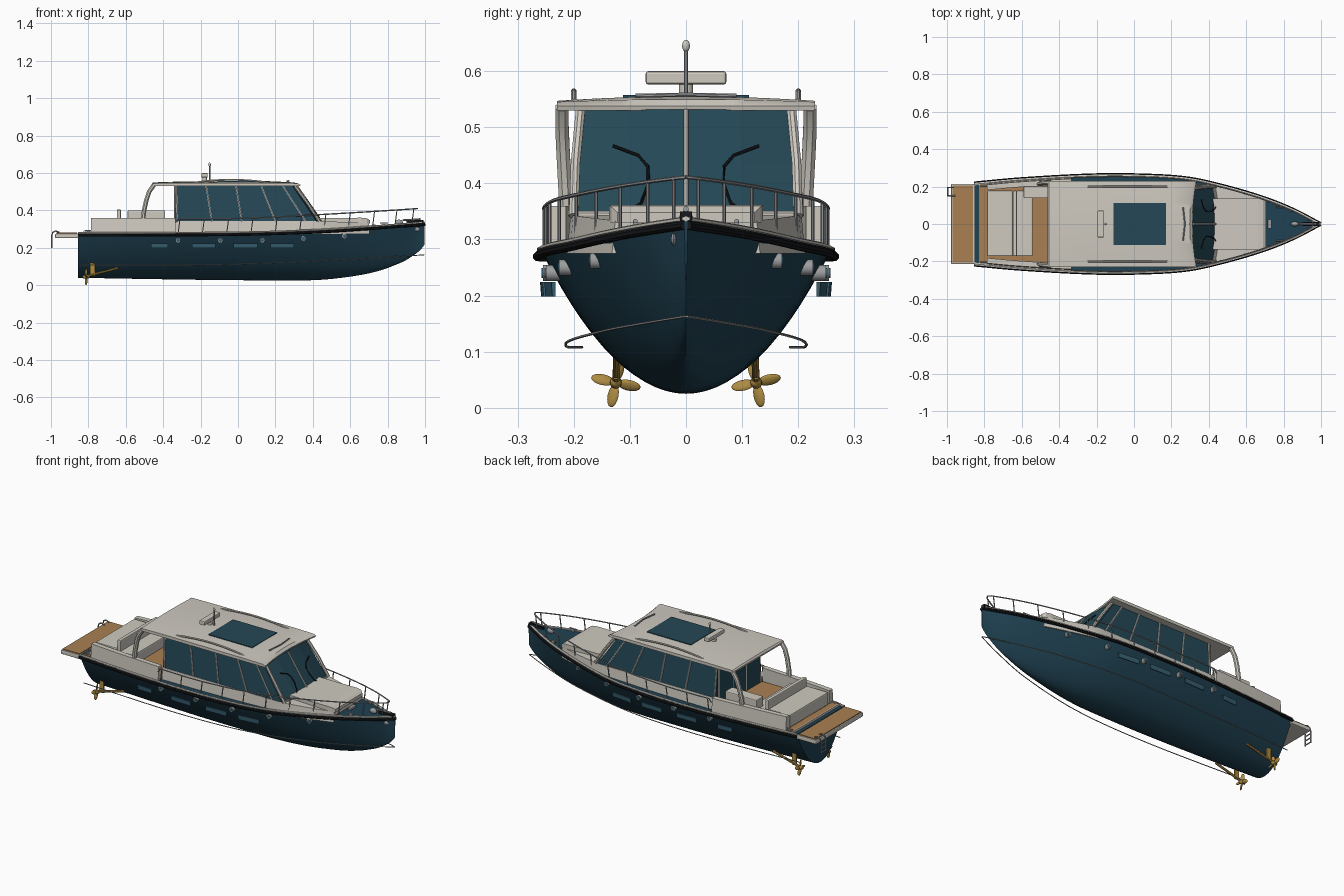
import bpy, bmesh, math
from mathutils import Vector, Matrix

if "Cube" in bpy.data.objects:
    bpy.data.objects.remove(bpy.data.objects["Cube"])


def mat(name, r, g, b):
    m = bpy.data.materials.new(name)
    m.diffuse_color = (r, g, b, 1)
    m.use_nodes = True
    m.node_tree.nodes["Principled BSDF"].inputs["Base Color"].default_value = m.diffuse_color
    return m


NAVY = mat("hull navy", .014, .054, .085)
GLASS = mat("tinted glass", .018, .064, .092)
PALE = mat("window blue", .035, .11, .16)
CREAM = mat("cream gelcoat", .62, .59, .53)
WOOD = mat("teak", .40, .215, .085)
BRASS = mat("brass", .42, .26, .055)
STEEL = mat("steel", .33, .34, .35)
BLACK = mat("black rubber", .008, .009, .011)


def interp(table):
    """Smooth one-dimensional curve through (x, value) points."""
    def f(x):
        x = min(max(x, table[0][0]), table[-1][0])
        i = 0
        while i < len(table) - 2 and x > table[i + 1][0]:
            i += 1
        slope = lambda k: ((table[min(k + 1, len(table) - 1)][1] - table[max(k - 1, 0)][1]) /
                           (table[min(k + 1, len(table) - 1)][0] - table[max(k - 1, 0)][0]))
        (x0, a), (x1, b) = table[i], table[i + 1]
        h = x1 - x0
        t = (x - x0) / h
        return (a * (2*t**3 - 3*t*t + 1) + b * (3*t*t - 2*t**3)
                + h * slope(i) * (t**3 - 2*t*t + t) + h * slope(i + 1) * (t**3 - t*t))
    return f


beam = interp([(-.855, .22), (-.6, .243), (-.2, .264), (.1, .261), (.3, .245),
               (.5, .2), (.7, .14), (.85, .08), (.998, .003)])
sheer = interp([(-.855, .278), (0, .282), (.4, .294), (.7, .313), (.998, .336)])
keel = interp([(-.855, .04), (-.4, .032), (0, .027), (.4, .027), (.6, .046),
               (.75, .076), (.88, .125), (.95, .168), (.985, .2), (.998, .22)])


def span(a, b, n):
    return [a + (b - a) * i / n for i in range(n + 1)]


def mesh(name, verts, faces, m, smooth=False):
    me = bpy.data.meshes.new(name)
    me.from_pydata(verts, [], faces)
    bm = bmesh.new()
    bm.from_mesh(me)
    bmesh.ops.recalc_face_normals(bm, faces=bm.faces)
    bm.to_mesh(me)
    bm.free()
    ob = bpy.data.objects.new(name, me)
    bpy.context.collection.objects.link(ob)
    me.materials.append(m)
    if smooth:
        bpy.context.view_layer.objects.active = ob
        ob.select_set(True)
        bpy.ops.object.shade_smooth_by_angle(angle=math.radians(35))
        ob.select_set(False)
    return ob


def loft(name, rings, m, closed=True, caps=True, smooth=True):
    n = len(rings[0])
    faces = [(i*n + j, i*n + (j+1) % n, (i+1)*n + (j+1) % n, (i+1)*n + j)
             for i in range(len(rings) - 1) for j in range(n if closed else n - 1)]
    if caps:
        faces += [tuple(range(n)), tuple(range((len(rings)-1)*n, len(rings)*n))]
    return mesh(name, [p for r in rings for p in r], faces, m, smooth)


def box(name, x, y, z, m, bevel=0):
    ob = loft(name, [[(a, y[0], z[0]), (a, y[1], z[0]), (a, y[1], z[1]), (a, y[0], z[1])] for a in x],
              m, smooth=False)
    if bevel:
        b = ob.modifiers.new("soft edges", 'BEVEL')
        b.width, b.segments = bevel, 2
    return ob


def tube(name, pts, r, m, sides=8, flat=1.0):
    """Tube along a path; flat squeezes its vertical radius."""
    pts = [Vector(p) for p in pts]
    rings = []
    for i, p in enumerate(pts):
        d = (pts[min(i+1, len(pts)-1)] - pts[max(i-1, 0)]).normalized()
        u = d.cross(Vector((0, 1, 0) if abs(d.z) > .8 else (0, 0, 1))).normalized()
        v = d.cross(u)
        rings.append([p + r*math.cos(a)*u + r*flat*math.sin(a)*v
                      for a in [math.tau*(k + .5)/sides for k in range(sides)]])
    return loft(name, rings, m)


def blob(name, c, size, m, rot=None):
    bm = bmesh.new()
    bmesh.ops.create_uvsphere(bm, u_segments=12, v_segments=8, radius=1)
    bm.transform(Matrix.Translation(c) @ (rot or Matrix()) @ Matrix.Diagonal((*size, 1)))
    vs = [v.co.copy() for v in bm.verts]
    bm.verts.index_update()
    fs = [[v.index for v in f.verts] for f in bm.faces]
    bm.free()
    return mesh(name, vs, fs, m, True)


# Hull shell and deck
stations = span(-.855, .85, 40) + span(.86, .998, 16)
rings = []
for x in stations:
    p = 2.05 - .55 * max(0, (x - .3) / .7)
    rings.append([(x, .975*beam(x)*s, keel(x) + (sheer(x) - keel(x)) * abs(s)**p) for s in span(-1, 1, 28)])
loft("hull", rings, NAVY, closed=False)
loft("deck", [[(x, -beam(x)*.975, sheer(x) - .003), (x, beam(x)*.975, sheer(x) - .003)] for x in stations],
     NAVY, closed=False, caps=False)

for side, s in (("port", 1), ("starboard", -1)):
    # Rub rail, gunwale and boot stripe
    tube(side + "_rub_rail", [(x, s*beam(x), sheer(x) - .011) for x in stations], .008, BLACK)
    tube(side + "_gunwale", [(x, s*max(beam(x) - .007, 0), sheer(x) + .001) for x in stations], .008, CREAM, 6, .6)
    wide = interp([(-.855, .185), (-.3, .21), (.2, .207), (.6, .14), (.85, .06), (1, 0)])
    tube(side + "_boot_stripe", [(x, s*wide(x), .108 + .055*max(0, (x + .3)/1.3)**1.6)
                                 for x in span(-.85, .995, 40)], .0025, STEEL, 5)
    # Cockpit bulwark
    loft(side + "_cockpit_bulwark", [[(x, s*(beam(x) - .012), .278), (x, s*(beam(x) - .017), .36),
                                      (x, s*(beam(x) - .045), .36), (x, s*(beam(x) - .045), .278)]
                                     for x in span(-.785, -.335, 12)], CREAM)
    # Roof pillar at the back
    tube(side + "_roof_pillar", [(-.507, s*.214, .355), (-.502, s*.216, .40), (-.49, s*.219, .455),
                                 (-.475, s*.221, .50), (-.45, s*.221, .536)], .013, CREAM)
    # Cabin window bars
    for i, (a, b) in enumerate([(-.325, -.33), (-.14, -.17), (.02, -.01), (.2, .125), (.36, .24)]):
        tube(f"{side}_window_bar_{i}", [(a, s*.206, .342), (b, s*.191, .53)], .0045, CREAM, 6)
    tube(side + "_windscreen_pillar", [(.435, s*.2, .342), (.375, s*.197, .435), (.305, s*.188, .53)], .009, CREAM)
    # Roof handrail
    tube(side + "_roof_handrail", [(x, s*.2, .546 + .018*(1 - ((x + .035)/.215)**2))
                                   for x in span(-.25, .18, 16)], .005, CREAM)
    # Guard rail with stanchions
    top = lambda x: .355 + .055*max(0, (x + .1)/1.06)**1.3
    rail = span(-.32, .9, 30) + [.93, .95]
    tube(side + "_guard_rail", [(-.335, s*(beam(-.33) - .012), .335)] +
         [(x, s*(beam(x) - .012), top(x)) for x in rail] + [(.96, 0, .411)], .0035, STEEL, 6)
    for i, x in enumerate([-.31, -.18, -.05, .08, .21, .34, .47, .6, .73, .85, .94]):
        y = s*(beam(x) - .012)
        tube(f"{side}_stanchion_{i}", [(x - .01, y, sheer(x)), (x, y, top(x))], .003, STEEL, 6)
    # Hull windows and portholes
    for i, (a, b) in enumerate([(-.465, -.375), (-.245, -.12), (-.025, .105), (.175, .3)]):
        loft(f"{side}_hull_window_{i}", [[(x, s*(beam(x) - o), z) for o, z in
                                         ((.012, .198), (.007, .198), (.005, .224), (.012, .224))]
                                        for x in (a, b)], PALE, smooth=False)
    for i, x in enumerate([-.32, -.095, .13, .35, .57]):
        y, z = s*(beam(x) - .01), (.24 if x < .3 else sheer(x) - .042)
        tube(f"{side}_porthole_rim_{i}", [(x, y - s*.025, z), (x, y, z)], .014, STEEL, 14)
        tube(f"{side}_porthole_glass_{i}", [(x, y, z), (x, y + s*.002, z)], .009, PALE, 14)
    # Windscreen wiper
    front = lambda z: .435 - (z - .342)*.69 + .012
    tube(side + "_wiper", [(front(z), s*y, z) for y, z in
                           [(.11, .345), (.08, .365), (.067, .4), (.068, .43), (.085, .45), (.13, .467)]], .003, BLACK, 6)
    # Propeller, shaft and strut
    tube(side + "_shaft", [(-.83, s*.125, .043), (-.64, s*.123, .092)], .007, BRASS)
    blob(side + "_propeller_hub", (-.812, s*.125, .045), (.02, .011, .011), BRASS)
    for k in range(4):
        r = Matrix.Rotation(math.radians(12 + 90*k)*s, 4, 'X')
        c = Vector((-.812, s*.125, .045)) + r @ Vector((0, 0, .024))
        blob(f"{side}_propeller_blade_{k}", c, (.005, .011, .021), BRASS, r @ Matrix.Rotation(.5, 4, 'Z'))
    box(side + "_shaft_strut", (-.79, -.765), sorted((s*.121, s*.129)), (.05, .125), BRASS)
    # Mooring cleats
    for i, x in enumerate([-.8, -.4, .78]):
        y, z = s*(beam(x) - .02), sheer(x) + .014
        tube(f"{side}_cleat_{i}", [(x - .022, y, z), (x + .022, y, z)], .004, STEEL)
        box(f"{side}_cleat_foot_{i}", (x - .008, x + .008), (y - .004, y + .004), (z - .016, z), STEEL)

# Cabin trunk, foredeck pad and house
trunk = []
for x in span(-.335, .7, 24):
    w, z = min(.212, beam(x) - .008), .343 if x < .43 else .343 - (x - .43)*.035
    trunk.append([(x, -w, .275), (x, -w + .006, z), (x, w - .006, z), (x, w, .275)])
loft("cabin_trunk", trunk, CREAM)
loft("foredeck_pad", [[(x, -w, .33), (x, -w, z), (x, w, z), (x, w, .33)] for x, w, z in
                      [(.41, .137, .36), (.66, .137, .361), (.69, .133, .358), (.705, .122, .348)]], CREAM, smooth=False)
house = []
for t in (0, .5, 1):
    z, w, f = .34 + .192*t, .204 - .015*t, .433 - .13*t
    house.append([(-.335, -w, z), (f - .012, -w, z), (f + .008, -w*.5, z), (f + .012, 0, z),
                  (f + .008, w*.5, z), (f - .012, w, z), (-.335, w, z)])
loft("cabin_glass", house, GLASS, smooth=False)
tube("windscreen_centre_bar", [(.447, 0, .342), (.317, 0, .53)], .005, CREAM)
tube("windscreen_base", [(.43, -.2, .345), (.446, -.1, .345), (.449, 0, .345), (.446, .1, .345), (.43, .2, .345)], .006, CREAM)
for y in (-.185, -.06, .06, .185):
    tube("back_door_frame", [(-.337, y, .29), (-.337, y, .535)], .006, CREAM, 6)
box("back_door_glass", (-.342, -.33), (-.185, .185), (.288, .53), GLASS)

# Roof with slight camber
roof = []
for v in span(-1, 1, 16):
    y, x1, lift = .23*v, .332 - .022*(1 - v*v), .008*(1 - v*v)
    roof.append([(-.46, y, .53), (x1, y, .53), (x1 + .002, y, .538), (x1 - .012, y, .545 + lift*.6),
                 (.2, y, .547 + lift), (-.3, y, .547 + lift), (-.455, y, .545 + lift*.6), (-.462, y, .54)])
loft("roof", roof, CREAM)
box("sunroof_glass", (-.11, .17), (-.112, .112), (.548, .5575), GLASS)
tube("roof_light_bar", [(.262, -.09, .556), (.272, 0, .558), (.262, .09, .556)], .004, STEEL)

# Radar and mast
box("radar_scanner", (-.196, -.162), (-.072, .072), (.576, .6), CREAM, .005)
tube("radar_pedestal", [(-.178, 0, .55), (-.178, 0, .578)], .013, CREAM, 12)
tube("mast", [(-.152, 0, .55), (-.152, 0, .64)], .004, STEEL)
blob("mast_lamp", (-.152, 0, .645), (.007, .007, .011), CREAM)

# Cockpit
box("cockpit_floor", (-.785, -.34), (-.205, .205), (.278, .287), WOOD)
box("stern_step", (-.825, -.785), (-.212, .212), (.274, .286), WOOD)
box("stern_trim", (-.83, -.824), (-.215, .215), (.274, .288), CREAM)
box("sun_pad", (-.785, -.648), (-.172, .178), (.285, .357), CREAM, .006)
box("bench_seat", (-.63, -.542), (-.172, .178), (.285, .345), CREAM, .006)
box("bench_backrest", (-.648, -.626), (-.172, .178), (.285, .405), CREAM, .005)
box("side_cabinet", (-.59, -.39), (.138, .203), (.285, .4), CREAM, .005)

# Swim platform and ladder
box("swim_platform", (-.978, -.85), (-.215, .215), (.252, .276), CREAM, .006)
box("platform_planks", (-.97, -.862), (-.207, .207), (.274, .281), WOOD)
for y in (.152, .195):
    tube("ladder_post", [(-.955, y, .283), (-.975, y, .29), (-.99, y, .283), (-.996, y, .265), (-.996, y, .2)], .004, STEEL)
for z in (.205, .23, .255):
    tube("ladder_rung", [(-.996, .152, z), (-.996, .195, z)], .0035, STEEL)

# Bow fittings
box("anchor_roller", (.9, .992), (-.011, .011), (.334, .35), BLACK)
tube("anchor_shank", [(.88, 0, .348), (.975, 0, .354)], .005, STEEL)
blob("anchor_windlass", (.86, 0, .335), (.022, .013, .016), STEEL)
box("foredeck_hatch", (.715, .735), (-.025, .025), (.31, .325), STEEL, .003)
blob("anchor_fluke", (.955, -.022, .3), (.016, .005, .011), STEEL)
